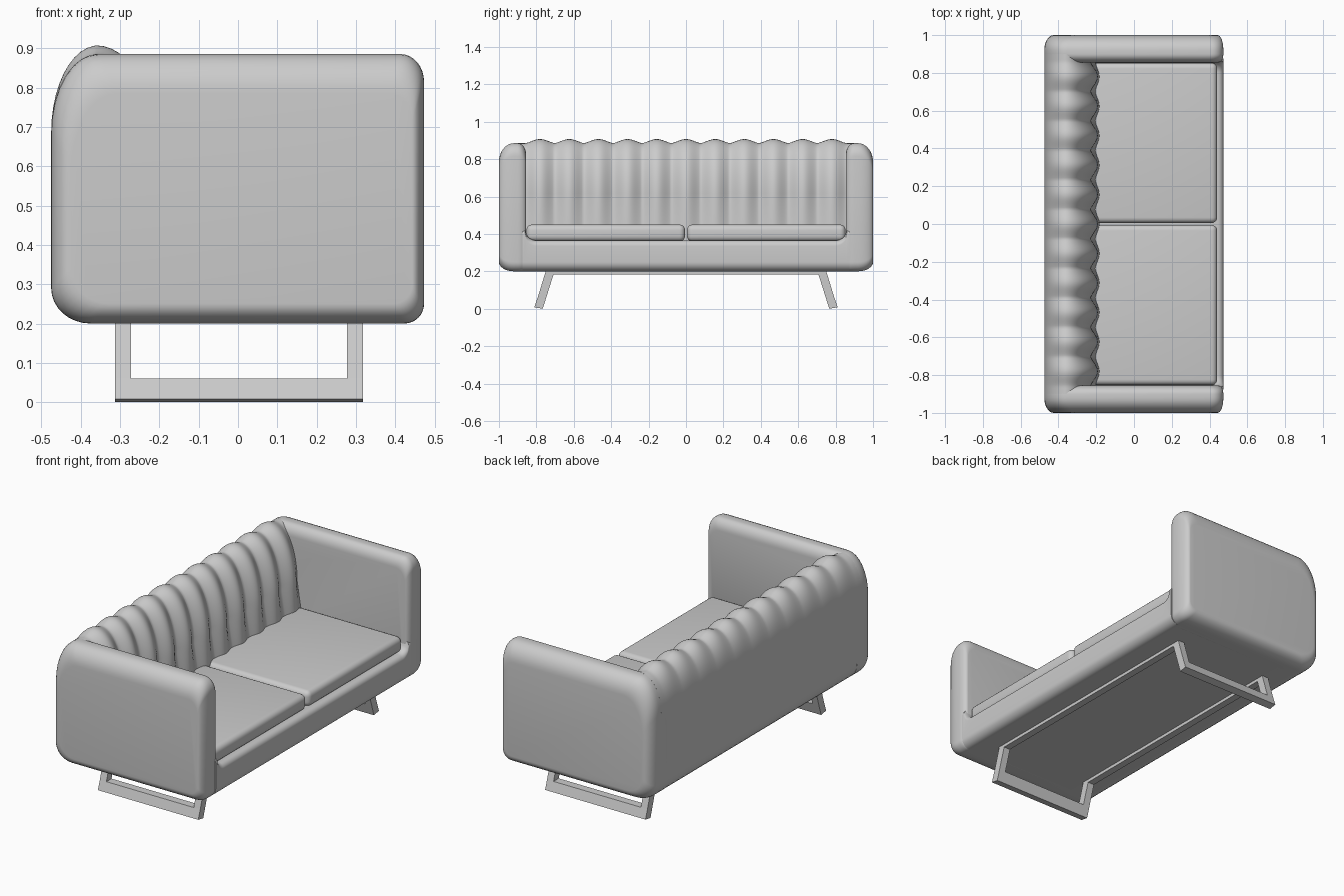
import bpy, bmesh, math

if "Cube" in bpy.data.objects:
    bpy.data.objects.remove(bpy.data.objects["Cube"])

mat = bpy.data.materials.new("grey")
mat.diffuse_color = (0.6, 0.6, 0.6, 1)
mat.use_nodes = True
mat.node_tree.nodes["Principled BSDF"].inputs["Base Color"].default_value = mat.diffuse_color


def finish(name, bm, angle=40):
    bmesh.ops.recalc_face_normals(bm, faces=bm.faces)
    me = bpy.data.meshes.new(name)
    bm.to_mesh(me)
    bm.free()
    me.polygons.foreach_set("use_smooth", [True] * len(me.polygons))
    me.set_sharp_from_angle(angle=math.radians(angle))
    me.materials.append(mat)
    ob = bpy.data.objects.new(name, me)
    bpy.context.collection.objects.link(ob)
    return ob


def loft(name, rings, angle=40):
    """Skin closed rings of 3D points and cap both ends."""
    bm = bmesh.new()
    vs = [[bm.verts.new(p) for p in r] for r in rings]
    n = len(vs[0])
    for a, b in zip(vs, vs[1:]):
        for i in range(n):
            j = (i + 1) % n
            bm.faces.new((a[i], a[j], b[j], b[i]))
    bm.faces.new(vs[0])
    bm.faces.new(vs[-1])
    return finish(name, bm, angle)


def arc(cx, cz, rx, rz, a0, a1, n=8):
    out = []
    for i in range(n + 1):
        a = math.radians(a0 + (a1 - a0) * i / n)
        out.append((cx + rx * math.cos(a), cz + rz * math.sin(a)))
    return out


def outline(x0, x1, z0, z1, tf, tb, bb, bf):
    """Side outline with elliptical corners: top front, top back, bottom back, bottom front."""
    return (arc(x1 - tf[0], z1 - tf[1], *tf, 0, 90)
            + arc(x0 + tb[0], z1 - tb[1], *tb, 90, 180)
            + arc(x0 + bb[0], z0 + bb[1], *bb, 180, 270)
            + arc(x1 - bf[0], z0 + bf[1], *bf, 270, 360))


def at_y(y, pts):
    return [(x, y, z) for x, z in pts]


BACK_LOW, FRONT_LOW = (0.10, 0.09), (0.05, 0.05)

# arms: upright slabs with a soft outer cap and a tighter inner cap
for side, label in ((-1, "left"), (1, "right")):
    rings = []
    caps = [(1.0, -0.08, 0.05, 0.03, 0.10, 0.05, range(0, 9)),
            (0.855, 0.045, 0.0, 0.025, 0.06, 0.0, range(8, -1, -1))]
    for y_end, ry, back, front, top, low, steps in caps:
        for i in steps:
            a = math.radians(90 * i / 8)
            k = 1 - math.sin(a)
            y = y_end + ry * (1 - math.cos(a))
            pts = outline(-0.475 + back * k, 0.473 - front * k, 0.2 + low * k,
                          0.885 - top * k, (0.06, 0.07), (0.12, 0.2),
                          BACK_LOW, FRONT_LOW)
            rings.append(at_y(side * y, pts))
    loft(label + "_arm", rings)

# base: low block that sweeps up into the arms
rings = []
for i in range(-18, 19):
    s = max(-1, min(1, i / 16))
    if abs(i) <= 8:
        y, lift = 0.80 * i / 8, 0
    else:
        u = min(1.0, (abs(i) - 8) / 8)
        y = math.copysign(0.80 + 0.06 * (abs(i) - 8) / 8, i)
        lift = 0.06 * (1 - math.sqrt(max(0, 1 - u * u)))
    pts = outline(-0.474, 0.473, 0.2, 0.365 + lift, (0.03, 0.03),
                  (0.02, 0.02), BACK_LOW, FRONT_LOW)
    rings.append(at_y(y, pts))
loft("base", rings)

# backrest: eleven padded vertical channels
PITCH = 1.716 / 11
rings = []
for i in range(-92, 93):
    y = i * 0.9 / 92
    c = abs(math.cos(math.pi * y / PITCH)) if abs(y) < 0.858 else 0
    b = (c + c * c) / 2
    top = 0.885 + 0.022 * b
    low_front = -0.205 + 0.022 * b
    mid_front = -0.228 + 0.038 * b
    pts = [(low_front, 0.3), (low_front, 0.44)]
    pts += arc(-0.36, 0.58, mid_front + 0.36, top - 0.58, 0, 90, 14)
    pts += arc(-0.355, 0.685, 0.12, top - 0.685, 95, 180, 10)
    pts += [(-0.475, 0.3)]
    rings.append(at_y(y, pts))
loft("channelled_backrest", rings, 60)

# two seat cushions
for side, label in ((-1, "left"), (1, "right")):
    bm = bmesh.new()
    bmesh.ops.create_cube(bm, size=1)
    for v in bm.verts:
        v.co = (0.11 + v.co.x * 0.66, side * 0.429 + v.co.y * 0.848,
                0.405 + v.co.z * 0.09)
    bmesh.ops.bevel(bm, geom=bm.edges[:], offset=0.03, segments=5,
                    profile=0.5, affect='EDGES')
    finish(label + "_seat_cushion", bm)


def bar(name, x0, x1, profile):
    """Extrude a y-z profile along x."""
    loft(name, [[(x, y, z) for y, z in profile] for x in (x0, x1)], 20)


# splayed sled legs, one frame per end
for side, label in ((-1, "left"), (1, "right")):
    post = [(0.747, 0.21), (0.70, 0.21), (0.747, 0.06), (0.793, 0.06)]
    foot = [(0.793, 0.06), (0.747, 0.06), (0.766, 0.0), (0.811, 0.008)]
    post = [(side * y, z) for y, z in post]
    foot = [(side * y, z) for y, z in foot]
    bar(label + "_foot_bar", -0.313, 0.318, foot)
    bar(label + "_back_post", -0.313, -0.272, post)
    bar(label + "_front_post", 0.277, 0.318, post)

# rails under the seat joining the two leg frames
rail = [(-0.72, 0.182), (0.72, 0.182), (0.72, 0.21), (-0.72, 0.21)]
bar("back_rail", -0.313, -0.272, rail)
bar("front_rail", 0.277, 0.318, rail)
